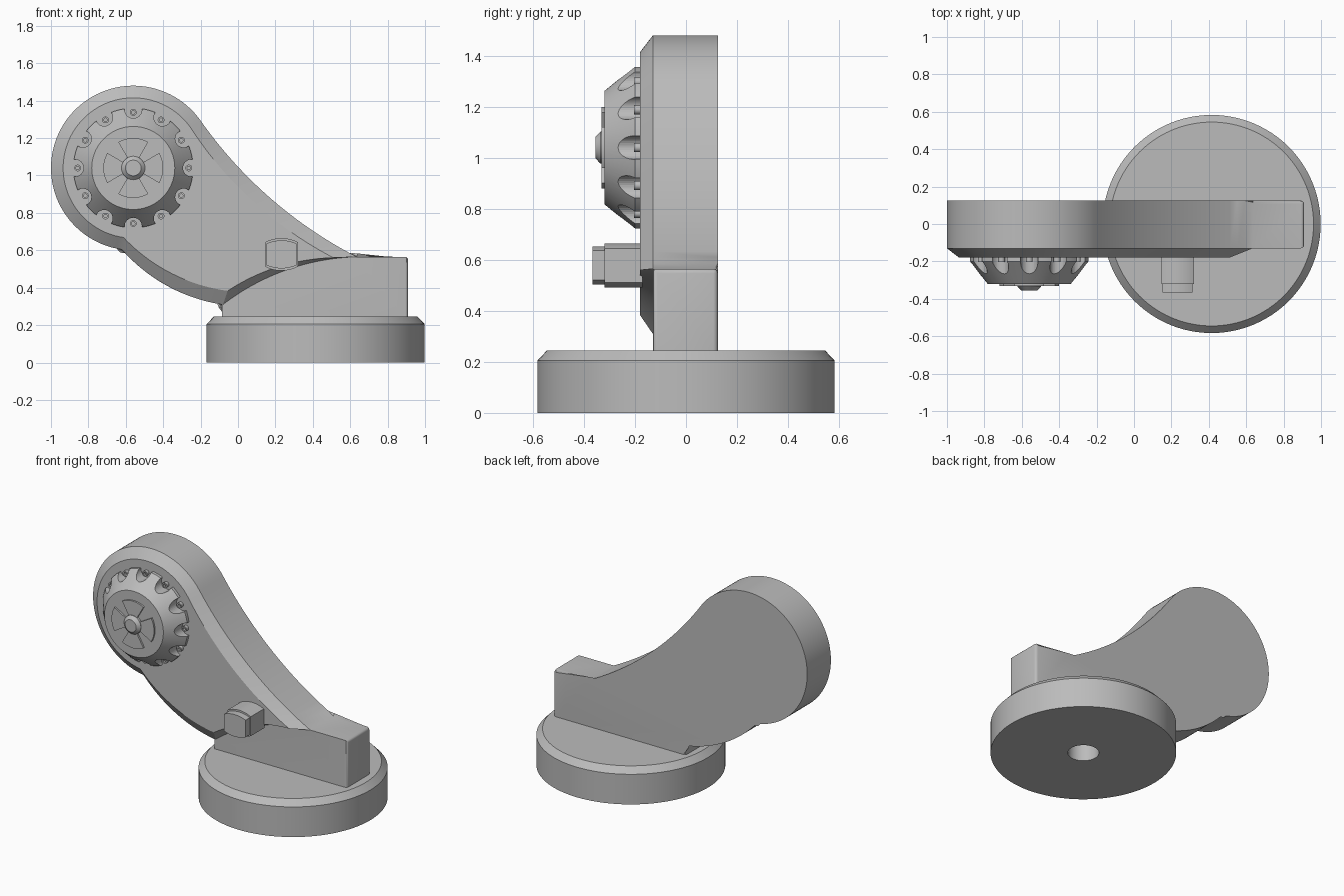
import bpy, bmesh, math
from mathutils import Vector

cube = bpy.data.objects.get("Cube")
if cube:
    bpy.data.objects.remove(cube)

grey = bpy.data.materials.new("plain grey")
grey.use_nodes = True
grey.diffuse_color = (0.5, 0.5, 0.5, 1)
grey.node_tree.nodes["Principled BSDF"].inputs["Base Color"].default_value = (0.5, 0.5, 0.5, 1)

KNOB = (-0.56, 1.04)
FRONT, FACE, BACK = -0.13, -0.18, 0.125
BASE_TOP = 0.245


def finish(bm, name):
    bmesh.ops.recalc_face_normals(bm, faces=bm.faces)
    mesh = bpy.data.meshes.new(name)
    bm.to_mesh(mesh)
    bm.free()
    mesh.materials.append(grey)
    ob = bpy.data.objects.new(name, mesh)
    bpy.context.collection.objects.link(ob)
    return ob


def loft(bm, rings):
    """Join equal-length rings of 3D points and cap both ends."""
    loops = [[bm.verts.new(p) for p in ring] for ring in rings]
    for a, b in zip(loops, loops[1:]):
        for i in range(len(a)):
            j = (i + 1) % len(a)
            bm.faces.new((a[i], a[j], b[j], b[i]))
    bm.faces.new(loops[0])
    bm.faces.new(loops[-1])


def circle(center, r, n=96):
    return [(center[0] + r * math.cos(2 * math.pi * i / n),
             center[1] + r * math.sin(2 * math.pi * i / n)) for i in range(n)]


def upright(points, y):
    return [(x, y, z) for x, z in points]


def turned(bm, center, profile, n=96):
    """Round part along y, profile given as (radius, y)."""
    loft(bm, [upright(circle(center, r, n), y) for r, y in profile])


def arc(a, b, sag, n=24):
    """Arc from a to b, bulging to the right of travel by sag; leaves out b."""
    a, b = Vector(a), Vector(b)
    d = b - a
    side = Vector((d.y, -d.x)).normalized()
    radius = (d.length ** 2 / 4 + sag ** 2) / (2 * sag)
    center = (a + b) / 2 + side * (sag - radius)
    half = math.asin(d.length / 2 / radius)
    out = []
    for i in range(n):
        t = half * (2 * i / n - 1)
        out.append(tuple(center + side * radius * math.cos(t)
                         + d.normalized() * radius * math.sin(t)))
    return out


def head(r, start=-98, end=-325, n=64):
    """Round end of the arm, clockwise from its underside to its upper right."""
    angles = [math.radians(start + (end - start) * i / n) for i in range(n + 1)]
    return [(KNOB[0] + r * math.cos(a), KNOB[1] + r * math.sin(a)) for a in angles]


def arm_outline(r, heel, toe, sag):
    h = head(r)
    return (h[:-1] + arc(h[-1], toe, 0.067) + arc(toe, heel, sag)
            + arc(heel, h[0], -0.054))


# Round base with a blind hole underneath
bm = bmesh.new()
base = [(0.098, 0.19), (0.098, 0), (0.583, 0), (0.583, 0.205), (0.545, BASE_TOP)]
loft(bm, [[(x, y, z) for x, y in circle((0.415, 0), r)] for r, z in base])
finish(bm, "round_base")

# Arm and foot in one solid, with softened back rim and toe
HEEL, TOE, END = (-0.085, 0.31), (0.635, 0.565), 0.91
h = head(0.44)
outline = (h[:-1] + arc(h[-1], TOE, 0.067)
           + [TOE, (END, TOE[1]), (END, BASE_TOP), (HEEL[0], BASE_TOP)]
           + arc(HEEL, h[0], -0.054))
bm = bmesh.new()
loft(bm, [upright(outline, FRONT), upright(outline, BACK)])
soft = []
for e in bm.edges:
    a, b = (v.co for v in e.verts)
    at_base = max(a.z, b.z) < BASE_TOP + 0.001
    rim = min(a.y, b.y) > BACK - 0.001
    toe = min(a.x, b.x) > END - 0.001
    if (rim or toe) and not at_base and not (a.z < 0.25 and abs(a.y - b.y) > 0.1):
        soft.append(e)
bmesh.ops.bevel(bm, geom=soft, offset=0.018, segments=3, profile=0.5, affect='EDGES')
finish(bm, "arm_and_foot")

# Chamfered face plate on the front of the arm
bm = bmesh.new()
loft(bm, [upright(arm_outline(0.44, (-0.08, 0.31), TOE, 0.06), FRONT),
          upright(arm_outline(0.375, (-0.055, 0.383), (0.51, 0.56), 0.042), FACE)])
finish(bm, "face_plate")

# Knob with scalloped grip
spots = [(KNOB[0] + 0.297 * math.cos(k * math.pi / 6),
          KNOB[1] + 0.297 * math.sin(k * math.pi / 6)) for k in range(12)]
bm = bmesh.new()
turned(bm, KNOB, [(0.32, FACE + 0.01), (0.32, -0.2), (0.222, -0.32)])
knob = finish(bm, "knob")
bm = bmesh.new()
for x, z in spots:
    out = Vector((x - KNOB[0], z - KNOB[1])) * 1.05
    turned(bm, (KNOB[0] + out.x, KNOB[1] + out.y), [(0.046, -0.1), (0.046, -0.4)], 32)
cutter = finish(bm, "scallop_cutter")
cutter.hide_render = True
cutter.hide_set(True)
mod = knob.modifiers.new("scallops", 'BOOLEAN')
mod.object = cutter
mod.operation = 'DIFFERENCE'
mod.solver = 'EXACT'

# Hollow marker studs in the scallops
bm = bmesh.new()
for s in spots:
    turned(bm, s, [(0.018, FACE + 0.01), (0.018, -0.203), (0.009, -0.203), (0.009, -0.19)], 20)
finish(bm, "marker_studs")

# Four raised sectors on the knob face
bm = bmesh.new()
for k in range(4):
    sweep = [math.radians(90 * k - 30 + 5 * i) for i in range(13)]
    pts = [(KNOB[0] + r * math.cos(a), KNOB[1] + r * math.sin(a))
           for r, angles in ((0.16, sweep), (0.06, sweep[::-1])) for a in angles]
    loft(bm, [upright(pts, -0.315), upright(pts, -0.332)])
finish(bm, "knob_sectors")

# Centre hub of the knob
bm = bmesh.new()
turned(bm, KNOB, [(0.063, -0.31), (0.063, -0.335), (0.042, -0.355)], 48)
finish(bm, "knob_hub")

# Push button with curved top and bottom and a smaller tip
def button_shape(w, side, sag):
    x, z = 0.233, 0.578
    return (arc((x + w, z + side), (x - w, z + side), sag, 12) + [(x - w, z + side)]
            + arc((x - w, z - side), (x + w, z - side), sag, 12) + [(x + w, z - side)])


bm = bmesh.new()
for shape, near, far in ((button_shape(0.087, 0.066, 0.021), FACE + 0.01, -0.32),
                         (button_shape(0.08, 0.058, 0.017), -0.31, -0.367)):
    loft(bm, [upright(shape, near), upright(shape, far)])
finish(bm, "push_button")

# Smooth the curved surfaces and keep crisp edges
for ob in bpy.context.scene.objects:
    ob.select_set(ob.type == 'MESH' and ob != cutter)
bpy.context.view_layer.objects.active = knob
bpy.ops.object.shade_smooth_by_angle(angle=math.radians(30))
